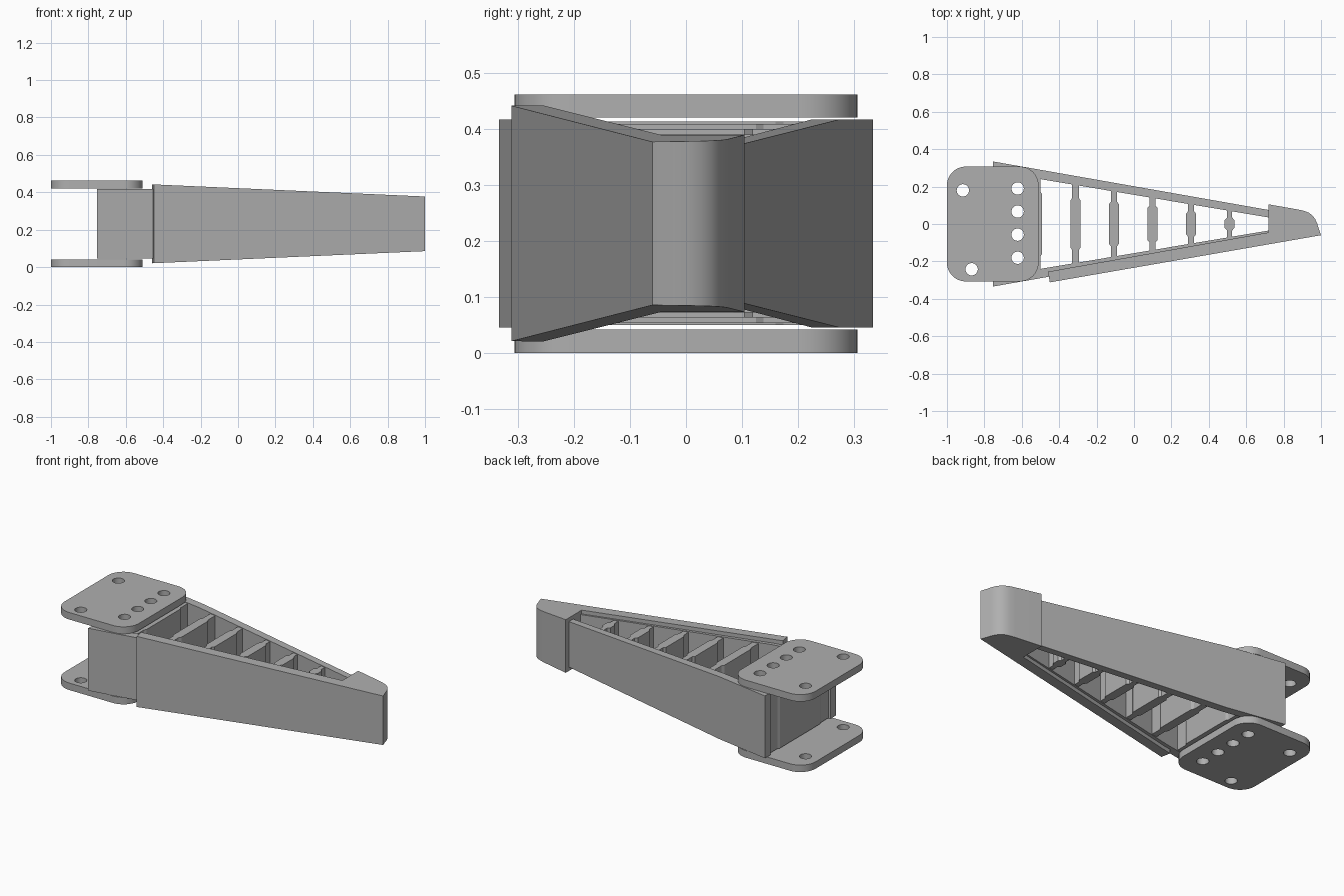
import bpy, bmesh, math

cube = bpy.data.objects.get("Cube")
if cube:
    bpy.data.objects.remove(cube, do_unlink=True)

grey = bpy.data.materials.new("plain_grey")
grey.use_nodes = True
colour = (0.43, 0.43, 0.43, 1)
grey.diffuse_color = colour
grey.node_tree.nodes["Principled BSDF"].inputs["Base Color"].default_value = colour

MID = 0.2315      # height of the symmetry plane
TAPER = 0.0445    # loss of half height per unit of length


def finish(name, bm, smooth=False):
    bmesh.ops.remove_doubles(bm, verts=bm.verts, dist=0.0002)
    bmesh.ops.recalc_face_normals(bm, faces=bm.faces)
    mesh = bpy.data.meshes.new(name)
    bm.to_mesh(mesh)
    bm.free()
    mesh.materials.clear()
    mesh.materials.append(grey)
    obj = bpy.data.objects.new(name, mesh)
    bpy.context.collection.objects.link(obj)
    if smooth:
        bpy.ops.object.select_all(action='DESELECT')
        obj.select_set(True)
        bpy.context.view_layer.objects.active = obj
        bpy.ops.object.shade_smooth_by_angle(angle=math.radians(30))
    return obj


def prism(name, outline, half, smooth=False):
    """Upright prism whose half height depends on x."""
    bm = bmesh.new()
    low = [bm.verts.new((x, y, MID - half(x))) for x, y in outline]
    high = [bm.verts.new((x, y, MID + half(x))) for x, y in outline]
    bm.faces.new(low)
    bm.faces.new(high)
    for i in range(len(outline)):
        j = (i + 1) % len(outline)
        bm.faces.new((low[i], low[j], high[j], high[i]))
    return finish(name, bm, smooth)


def frame_half(x):
    return 0.186 - max(0, x + 0.41) * TAPER


def cover_half(x):
    return 0.211 - (x + 0.46) * TAPER


def inner_y(x):
    return 0.035 + (0.72 - x) * 0.168


def outer_y(x):
    return 0.075 + (0.72 - x) * 0.176


def circle(cx, cy, r, start=0, end=360, steps=24):
    return [(cx + r * math.cos(math.radians(start + (end - start) * i / steps)),
             cy + r * math.sin(math.radians(start + (end - start) * i / steps)))
            for i in range(steps + 1)]


# Two side walls, level at the root and tapering to the tip
for side, label in ((1, "back"), (-1, "front")):
    bm = bmesh.new()
    rings = []
    for x in (-0.755, -0.41, 0.8):
        h = frame_half(x)
        rings.append([bm.verts.new((x, side * y, MID + z)) for y, z in
                      ((inner_y(x), -h), (outer_y(x), -h), (outer_y(x), h), (inner_y(x), h))])
    for a, b in zip(rings, rings[1:]):
        for i in range(4):
            j = (i + 1) % 4
            bm.faces.new((a[i], a[j], b[j], b[i]))
    bm.faces.new(rings[0])
    bm.faces.new(rings[-1])
    finish(label + "_side_wall", bm)

# Cross ribs with a thicker middle
middles = (0.19, 0.16, 0.125, 0.105, 0.085, 0.055, 0.02)
for n, m in enumerate(middles):
    cx = -0.725 + n * 0.206
    t = 0.02 - n * 0.001
    w = 0.027
    b = 0.014
    end = inner_y(cx) + 0.015
    right = [(t, -end), (t, -m - b), (w, -m), (w, m), (t, m + b), (t, end)]
    outline = [(cx + x, y) for x, y in right] + [(cx - x, y) for x, y in reversed(right)]
    prism("cross_rib_%d" % (n + 1), outline, lambda x: frame_half(cx) - 0.004)

# Contact pad along the front wall, wrapping round the tip
nose = [(0.88, 0.077), (0.91, 0.07), (0.935, 0.06), (0.955, 0.045),
        (0.969, 0.026), (0.979, 0.004), (0.986, -0.02)]
prism("contact_pad", [(-0.45, -0.312), (1, -0.06)] + nose[::-1] +
      [(0.72, 0.105), (0.72, -0.045), (-0.46, -0.255)], cover_half, True)

# Drilled mounting plates with rounded corners
R = 0.1
left, right, edge = -1.0, -0.51, 0.307
border = []
for cx, cy, a in ((right - R, edge - R, 0), (left + R, edge - R, 90),
                  (left + R, R - edge, 180), (right - R, R - edge, 270)):
    border += circle(cx, cy, R, a, a + 90, 10)
holes = [(-0.915, 0.18), (-0.868, -0.242)] + [(-0.622, 0.19 - 0.1235 * i) for i in range(4)]

for label, z in (("lower", 0.0208), ("upper", 0.4415)):
    curve = bpy.data.curves.new("plate_profile", 'CURVE')
    curve.dimensions = '2D'
    curve.fill_mode = 'BOTH'
    curve.extrude = 0.0208
    for loop in [border] + [circle(x, y, 0.033)[:-1] for x, y in holes]:
        spline = curve.splines.new('POLY')
        spline.points.add(len(loop) - 1)
        for p, (x, y) in zip(spline.points, loop):
            p.co = (x, y, 0, 1)
        spline.use_cyclic_u = True
    helper = bpy.data.objects.new("plate_profile", curve)
    bpy.context.collection.objects.link(helper)
    bpy.context.view_layer.update()
    solid = bpy.data.meshes.new_from_object(
        helper.evaluated_get(bpy.context.evaluated_depsgraph_get()))
    bpy.data.objects.remove(helper, do_unlink=True)
    bm = bmesh.new()
    bm.from_mesh(solid)
    bpy.data.meshes.remove(solid)
    for f in bm.faces:
        f.material_index = 0
    plate = finish(label + "_mounting_plate", bm, True)
    plate.location.z = z
